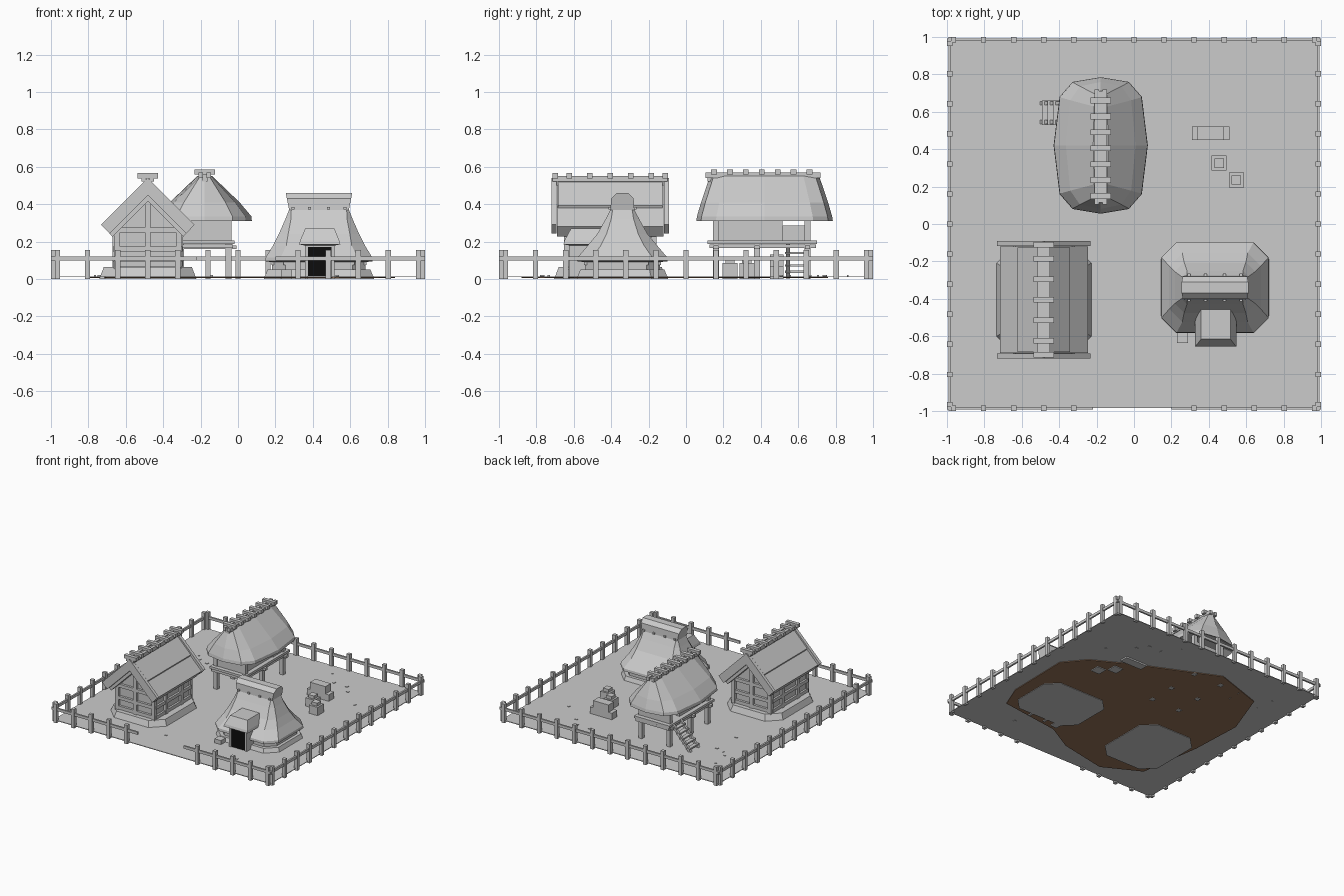
import bpy, bmesh, math, random
from mathutils import Vector

if "Cube" in bpy.data.objects:
    bpy.data.objects.remove(bpy.data.objects["Cube"])
random.seed(4)

def mat(name, c):
    m = bpy.data.materials.new(name)
    m.diffuse_color = (*c, 1)
    m.use_nodes = True
    m.node_tree.nodes["Principled BSDF"].inputs["Base Color"].default_value = m.diffuse_color
    return m

GREY = mat("pale_grey", (0.6, 0.6, 0.6))
BROWN = mat("earth_brown", (0.3, 0.17, 0.1))
BLACK = mat("doorway_black", (0.004, 0.004, 0.004))

def finish(name, bm, m):
    bmesh.ops.recalc_face_normals(bm, faces=bm.faces)
    me = bpy.data.meshes.new(name)
    bm.to_mesh(me)
    bm.free()
    me.materials.append(m)
    ob = bpy.data.objects.new(name, me)
    bpy.context.collection.objects.link(ob)
    return ob

def add_loft(bm, rings):
    rows = [[bm.verts.new(p) for p in r] for r in rings]
    n = len(rows[0])
    for a, b in zip(rows, rows[1:]):
        for i in range(n):
            bm.faces.new((a[i], a[(i + 1) % n], b[(i + 1) % n], b[i]))
    bm.faces.new(rows[0][::-1])
    bm.faces.new(rows[-1])

def loft(name, rings, m=GREY):
    bm = bmesh.new()
    add_loft(bm, rings)
    return finish(name, bm, m)

def boxes(name, items, m=GREY):
    """Each item is (x0, x1, y0, y1, z0, z1)."""
    bm = bmesh.new()
    for x0, x1, y0, y1, z0, z1 in items:
        add_loft(bm, [[(x0, y0, z), (x1, y0, z), (x1, y1, z), (x0, y1, z)] for z in (z0, z1)])
    return finish(name, bm, m)

def prism(name, profile, y0, y1):
    return loft(name, [[(x, y, z) for x, z in profile] for y in (y0, y1)])

def oct_ring(cx, cy, hx, hy, c, z):
    pts = [(hx - c, -hy), (hx, c - hy), (hx, hy - c), (hx - c, hy),
           (c - hx, hy), (-hx, hy - c), (-hx, c - hy), (c - hx, -hy)]
    return [(cx + x, cy + y, z) for x, y in pts]

# ---- ground sheet with dirt patch underneath
boxes("ground", [(-.985, .985, -.985, .985, .012, .017)])
patch = [(.84, .13), (.7, .3), (.39, .47), (-.24, .76), (-.66, .62), (-.8, .24), (-.78, -.2),
         (-.7, -.72), (-.4, -.88), (0, -.8), (.23, -.67), (.75, -.6), (.83, -.4)]
loft("dirt_patch", [[(x, y, z) for x, y in patch] for z in (.006, .0115)], BROWN)

# ---- fence with a gate gap at the front
posts, rails = [], []
E = .985
for i in range(13):
    t = -.965 + i * .1608
    for s in (-1, 1):
        posts.append((s * E - .014, s * E + .014, t - .014, t + .014, 0, .155))
        if s > 0 or abs(t) > .2:
            posts.append((t - .014, t + .014, s * E - .014, s * E + .014, 0, .155))
for s in (-1, 1):
    rails.append((s * E - .007, s * E + .007, -1, 1, .098, .12))
rails += [(-1, 1, E - .007, E + .007, .098, .12), (-1, -.22, -E - .007, -E + .007, .098, .12),
          (.2, 1, -E - .007, -E + .007, .098, .12)]
boxes("fence_posts", posts)
boxes("fence_rails", rails)

def ridge(name, cx, y0, y1, z, ys):
    items = [(cx + s * .022 - .012, cx + s * .022 + .012, y0, y1, z - .01, z + .02) for s in (-1, 1)]
    items.append((cx - .014, cx + .014, y0 + .01, y1 - .01, z - .03, z + .012))
    items += [(cx - .055, cx + .055, y - .015, y + .015, z + .008, z + .036) for y in ys]
    boxes(name, items)

# ---- gabled house
AX, AY = -.482, -.405
loft("gabled_house_base", [oct_ring(AX, AY, .26, .30, .1, 0), oct_ring(AX, AY, .235, .275, .09, .065)])
wall = [(-.17, .05), (.17, .05), (.17, .29), (0, .46), (-.17, .29)]
prism("gabled_house_walls", [(AX + x, z) for x, z in wall], AY - .225, AY + .225)
def chevron(x, top, th, dx):
    drop = th * math.sqrt(2)
    return [(AX, top), (AX + x, top - x), (AX + x - dx, top - x - drop + dx), (AX, top - drop),
            (AX - x + dx, top - x - drop + dx), (AX - x, top - x)]
prism("gabled_house_thatch", chevron(.235, .515, .07, .045), AY - .285, AY + .285)
prism("gabled_house_upper_thatch", chevron(.14, .532, .03, .012), AY - .28, AY + .28)
for s in (-1, 1):
    y = AY + s * .3
    prism("gable_board", chevron(.25, .54, .065, .045), y - .013, y + .013)
beams = []
for s in (-1, 1):
    y = AY + s * .232
    for x in (-.165, 0, .165):
        beams.append((AX + x - .015, AX + x + .015, y - .015, y + .015, .05, .46 if x == 0 else .3))
    for z in (.08, .16, .26):
        beams.append((AX - .18, AX + .18, y - .012, y + .012, z - .012, z + .015))
    x = AX + s * .175
    for k in (-.1, .1):
        beams.append((x - .014, x + .014, AY + k - .014, AY + k + .014, .05, .29))
    for z in (.08, .16):
        beams.append((x - .011, x + .011, AY - .23, AY + .23, z - .012, z + .015))
boxes("gabled_house_beams", beams)
ridge("gabled_house_ridge", AX, -.715, -.1, .53, [AY + (i - 3) * .11 for i in range(1, 6)] + [-.7, -.11])

# ---- low house with flared hip roof
BX, BY = .433, -.34
loft("flared_house_base", [oct_ring(BX, BY, .295, .245, .09, 0), oct_ring(BX, BY, .275, .225, .08, .05)])
loft("flared_house_wall", [oct_ring(BX, BY, .25, .2, .07, .04), oct_ring(BX, BY, .25, .2, .07, .11)])
boxes("flared_house_wall_rails", [(BX - .255, BX + .255, BY - .14, BY + .14, .075, .09),
                                  (BX - .19, BX + .19, BY - .205, BY + .205, .075, .09)])
prof = [(.25, .2, .07, .09), (.287, .242, .08, .095), (.285, .24, .08, .115), (.245, .185, .07, .18),
        (.215, .135, .05, .24), (.18, .09, .03, .32), (.16, .064, .012, .37)]
loft("flared_house_thatch", [oct_ring(BX, BY, *p) for p in prof])
# ridge saddle
saddle = [(.16, .064, .37), (.172, .06, .43), (.178, .03, .46)]
loft("flared_house_ridge", [[(BX + sx * hx, BY + sy * hy, z) for sx, sy in
     ((-1, -1), (1, -1), (1, 1), (-1, 1))] for hx, hy, z in saddle])
boxes("flared_house_ridge_pegs", [(BX + x - .008, BX + x + .008, BY - .075, BY + .075, .372, .385)
                                  for x in (-.14, -.05, .05, .14)])
# porch with dark doorway
PX = .437
boxes("porch_walls", [(PX - .08, PX - .062, -.625, -.45, 0, .19), (PX + .062, PX + .08, -.625, -.45, 0, .19),
                      (PX - .08, PX + .08, -.625, -.45, .172, .19)])
boxes("doorway", [(PX - .062, PX + .062, -.618, -.612, .017, .173)], BLACK)
can = [(.085, -.625, .18), (.11, -.655, .185), (.105, -.65, .205), (.078, -.615, .27)]
loft("porch_thatch", [[(PX - a, y, z), (PX - a + .03, y - .0, z), (PX + a - .03, y, z), (PX + a, y, z),
                       (PX + a, -.43, z), (PX - a, -.43, z)] for a, y, z in can])
boxes("porch_stone", [(.23, .29, -.635, -.575, 0, .05)])

# ---- raised storehouse
CX, CY = -.178, .42
outline = [(0, -.365), (.15, -.34), (.22, -.26), (.252, 0), (.22, .26), (.15, .34)]
outline += [(-x, -y) for x, y in outline]
def hip(sx, sy, z):
    return [(CX + x * sx, CY + y * sy, z) for x, y in outline]
loft("storehouse_thatch", [hip(.8, .85, .34), hip(1, 1, .31), hip(.99, .99, .335), hip(.74, .93, .41),
                           hip(.16, .8, .55)])
ridge("storehouse_ridge", CX, .105, .72, .55, [.15 + i * .085 for i in range(7)])
boxes("storehouse_platform", [(CX - .15, CX + .15, .125, .695, .165, .185), (CX - .16, CX + .16, .115, .70, .188, .207)]
      + [(CX - .17, CX + .17, y - .014, y + .014, .16, .18) for y in (.16, .38, .65)])
boxes("storehouse_walls", [(CX - .125, CX + .125, .15, .515, .2, .36)])
boxes("storehouse_stilts", [(CX + x - .016, CX + x + .016, y - .016, y + .016, 0, .36 if y != .38 else .19)
                            for x in (-.128, .128) for y in (.16, .38, .65)])
# porch parapet, open on the ladder side
boxes("storehouse_parapet", [(CX + .12, CX + .135, .515, .66, .2, .285), (CX - .135, CX + .135, .65, .665, .2, .285)])
# ladder
def strut(bm, a, b, w):
    a, b = Vector(a), Vector(b)
    u = Vector((0, w, 0))
    v = (b - a).cross(u).normalized() * w
    add_loft(bm, [[p - u - v, p + u - v, p + u + v, p - u + v] for p in (a, b)])
bm = bmesh.new()
for y in (.545, .645):
    strut(bm, (-.495, y, .01), (-.33, y, .2), .01)
finish("ladder_rails", bm, GREY)
rungs = [(-.49 + .16 * t, .025 + .175 * t) for t in (.08, .27, .46, .65, .84)]
boxes("ladder_rungs", [(x - .016, x + .016, .53, .66, z - .006, z + .006) for x, z in rungs])

# ---- bench and crates
boxes("bench", [(.31, .51, .45, .52, 0, .07), (.34, .48, .45, .52, .07, .13)])
crates = []
for x, y in ((.455, .325), (.547, .235)):
    crates += [(x - .04, x + .04, y - .04, y + .04, 0, .085), (x - .025, x + .025, y - .025, y + .025, .085, .11)]
boxes("crates", crates)

# ---- scattered pebbles
boxes("pebbles", [(x, x + random.uniform(.008, .025), y, y + random.uniform(.008, .025), .01, .021)
                  for x, y in ((-.77, .7), (-.75, .55), (-.7, .5), (-.63, .47), (-.64, .24), (-.15, -.74),
                               (.25, .86), (.35, .73), (.46, .73), (.52, .66), (.7, .5), (.52, -.78))])
